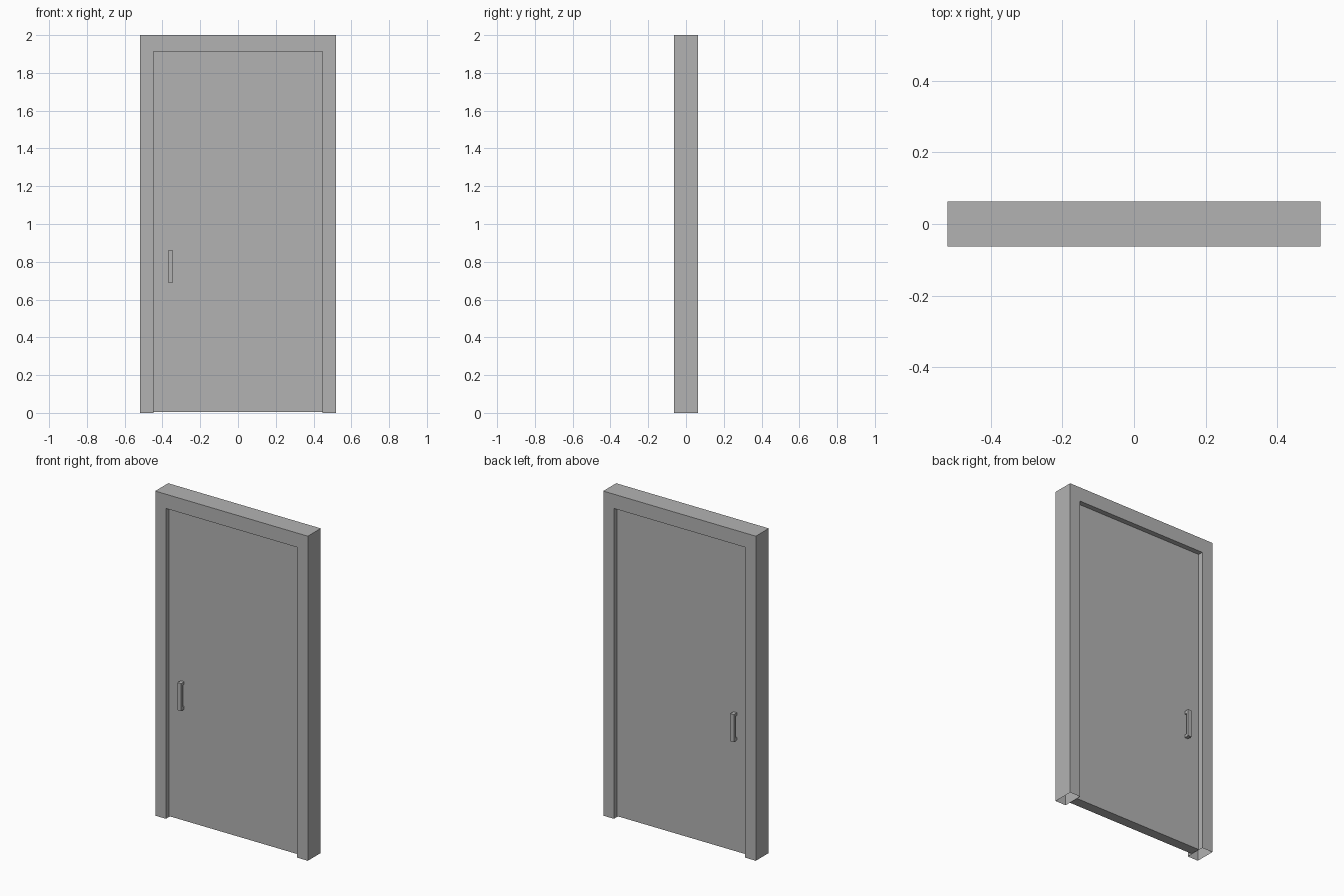
import bpy
import bmesh

if "Cube" in bpy.data.objects:
    bpy.data.objects.remove(bpy.data.objects["Cube"])

grey = bpy.data.materials.new("plain_grey")
grey.diffuse_color = (0.45, 0.45, 0.45, 1)
grey.use_nodes = True
grey.node_tree.nodes["Principled BSDF"].inputs["Base Color"].default_value = grey.diffuse_color

HALF_DEPTH = 0.063   # frame
HALF_DOOR = 0.031    # door leaf


def finish(name, bm):
    bmesh.ops.recalc_face_normals(bm, faces=bm.faces)
    mesh = bpy.data.meshes.new(name)
    bm.to_mesh(mesh)
    bm.free()
    mesh.materials.append(grey)
    obj = bpy.data.objects.new(name, mesh)
    bpy.context.collection.objects.link(obj)
    return obj


def add_box(bm, lo, hi):
    verts = bmesh.ops.create_cube(bm, size=1)["verts"]
    for v in verts:
        v.co = [(a + b) / 2 + c * (b - a) for a, b, c in zip(lo, hi, v.co)]


# Frame: arch-shaped profile extruded in depth, hollow and open at the feet
profile = [(-0.52, 0), (-0.52, 2), (0.52, 2), (0.52, 0),
           (0.447, 0), (0.447, 1.912), (-0.447, 1.912), (-0.447, 0)]
bm = bmesh.new()
face = bm.faces.new([bm.verts.new((x, -HALF_DEPTH, z)) for x, z in profile])
moved = bmesh.ops.extrude_face_region(bm, geom=[face], use_keep_orig=True)["geom"]
for v in moved:
    if isinstance(v, bmesh.types.BMVert):
        v.co.y = HALF_DEPTH
bmesh.ops.recalc_face_normals(bm, faces=bm.faces)
feet = [f for f in bm.faces if all(v.co.z < 0.001 for v in f.verts)]
bmesh.ops.delete(bm, geom=feet, context="FACES_ONLY")
finish("door_frame", bm)

# Door leaf
bm = bmesh.new()
add_box(bm, (-0.447, -HALF_DOOR, 0.004), (0.447, HALF_DOOR, 1.912))
finish("door_leaf", bm)

# Pull handles: upright bar on two standoffs, one on each side
for name, side in (("front_handle", -1), ("back_handle", 1)):
    bm = bmesh.new()

    def part(y0, y1, z0, z1, inset=0.0):
        ya, yb = sorted((side * y0, side * y1))
        add_box(bm, (-0.37 + inset, ya, z0), (-0.344 - inset, yb, z1))

    part(0.046, 0.062, 0.69, 0.86)
    part(HALF_DOOR, 0.046, 0.69, 0.708, 0.002)
    part(HALF_DOOR, 0.046, 0.842, 0.86, 0.002)
    finish(name, bm)
